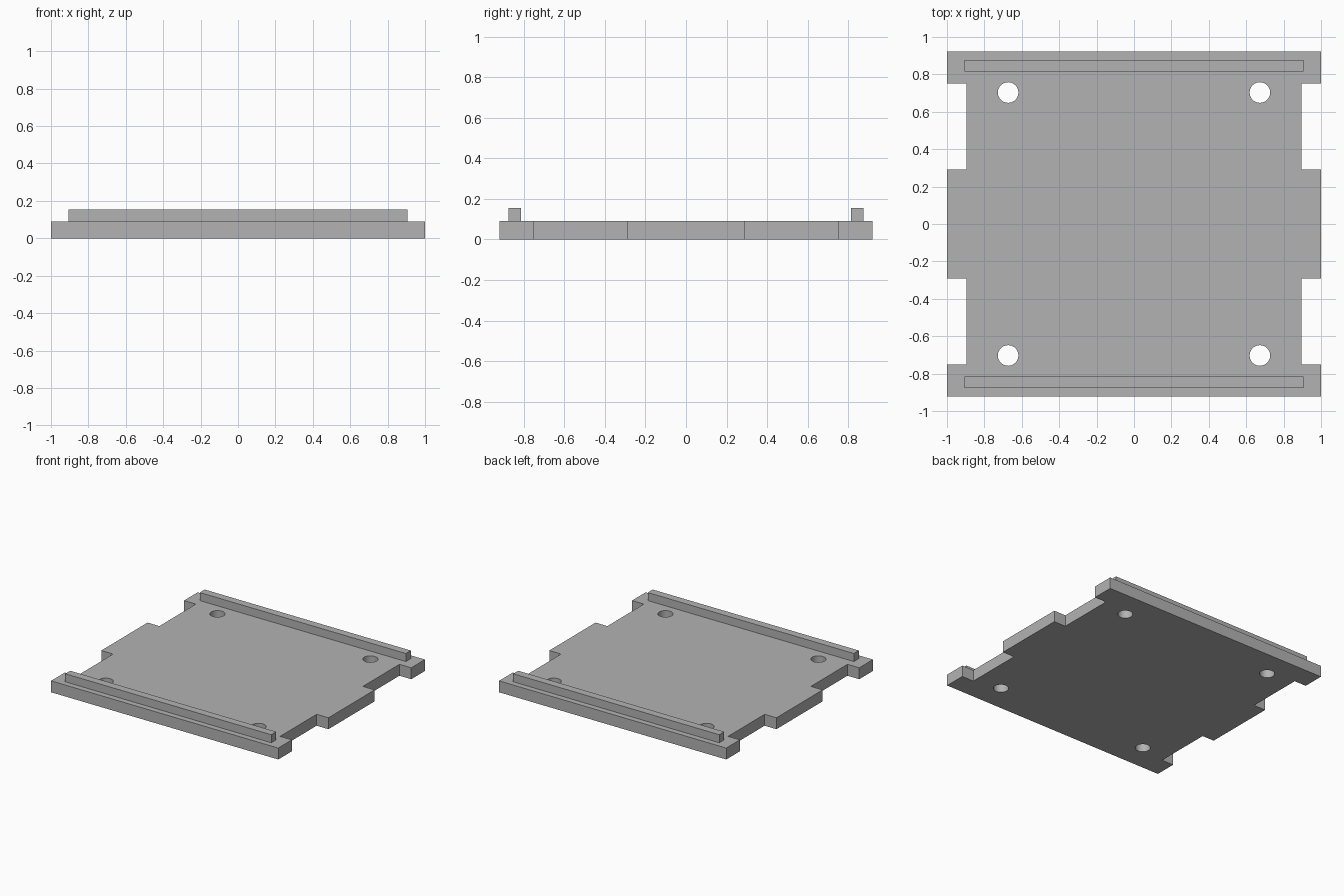
import bpy
import bmesh
from mathutils import Matrix, Vector

default = bpy.data.objects.get("Cube")
if default:
    bpy.data.objects.remove(default, do_unlink=True)

PLATE_TOP, RIB_TOP = 0.091, 0.155
HALF_DEPTH = 0.922
MIRROR = [(sx, sy) for sx in (-1, 1) for sy in (-1, 1)]

grey = bpy.data.materials.new("plain_grey")
grey.use_nodes = True
colour = (0.45, 0.45, 0.45, 1)
grey.diffuse_color = colour
grey.node_tree.nodes["Principled BSDF"].inputs["Base Color"].default_value = colour


def add_box(bm, low, high):
    low, high = Vector(low), Vector(high)
    matrix = Matrix.Translation((low + high) / 2) @ Matrix.Diagonal((*(high - low), 1))
    bmesh.ops.create_cube(bm, size=1, matrix=matrix)


def make_object(name, bm):
    mesh = bpy.data.meshes.new(name)
    bm.to_mesh(mesh)
    bm.free()
    mesh.materials.append(grey)
    obj = bpy.data.objects.new(name, mesh)
    bpy.context.collection.objects.link(obj)
    return obj


# Base plate
bm = bmesh.new()
add_box(bm, (-1, -HALF_DEPTH, 0), (1, HALF_DEPTH, PLATE_TOP))
plate = make_object("base_plate", bm)

# Cutters for the side notches and the screw holes
bm = bmesh.new()
for sx, sy in MIRROR:
    xs = sorted((sx * 0.896, sx * 1.2))
    ys = sorted((sy * 0.291, sy * 0.75))
    add_box(bm, (xs[0], ys[0], -0.2), (xs[1], ys[1], 0.3))
    bmesh.ops.create_cone(bm, cap_ends=True, segments=48, radius1=0.055, radius2=0.055,
                          depth=0.6, matrix=Matrix.Translation((sx * 0.673, sy * 0.703, 0)))
cutter = make_object("notch_and_hole_cutter", bm)
cutter.hide_render = True

cut = plate.modifiers.new("notches_and_holes", "BOOLEAN")
cut.operation = "DIFFERENCE"
cut.solver = "EXACT"
cut.object = cutter
bpy.context.view_layer.objects.active = plate
plate.select_set(True)
bpy.ops.object.modifier_apply(modifier=cut.name)
bpy.data.objects.remove(cutter, do_unlink=True)

# Smooth hole walls, sharp plate edges
bpy.ops.object.shade_smooth_by_angle()

# Raised ribs along the front and back edges
for name, sy in (("front_rib", -1), ("back_rib", 1)):
    ys = sorted((sy * 0.815, sy * 0.877))
    bm = bmesh.new()
    add_box(bm, (-0.907, ys[0], PLATE_TOP), (0.907, ys[1], RIB_TOP))
    make_object(name, bm)
